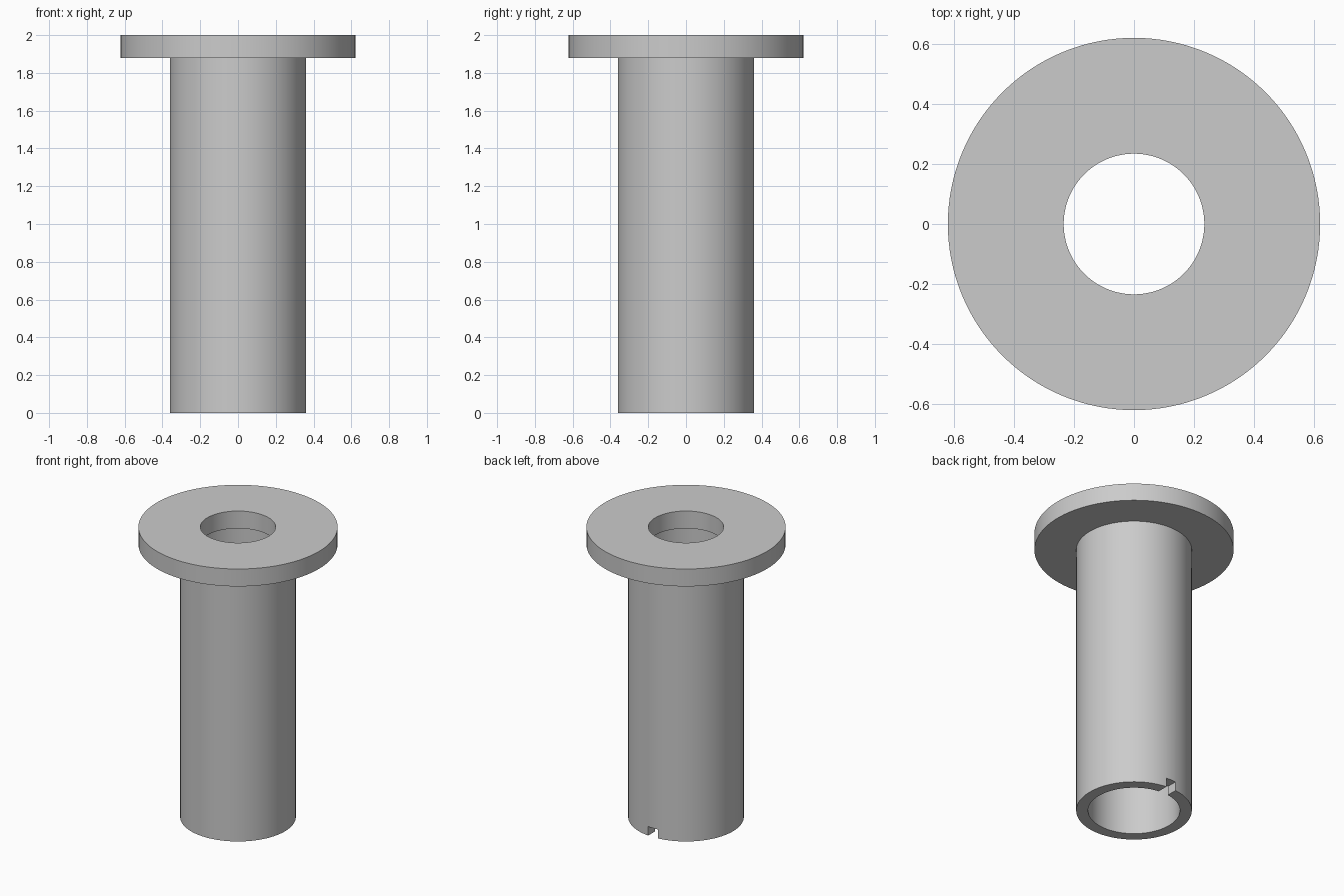
import bpy
import bmesh
import math
from mathutils import Matrix

cube = bpy.data.objects.get("Cube")
if cube:
    bpy.data.objects.remove(cube, do_unlink=True)

SEGMENTS = 128
HEIGHT, FLANGE_BOTTOM = 2.0, 1.88
FLANGE_R, TUBE_R, BORE_R, HOLE_R = 0.622, 0.361, 0.287, 0.235
NOTCH_WIDTH, NOTCH_HEIGHT = 0.074, 0.062

grey = bpy.data.materials.new("plain_grey")
grey.use_nodes = True
grey.diffuse_color = (0.6, 0.6, 0.6, 1)
grey.node_tree.nodes["Principled BSDF"].inputs["Base Color"].default_value = (0.6, 0.6, 0.6, 1)


def make_object(name, bm):
    bmesh.ops.recalc_face_normals(bm, faces=bm.faces)
    mesh = bpy.data.meshes.new(name)
    bm.to_mesh(mesh)
    bm.free()
    mesh.materials.append(grey)
    obj = bpy.data.objects.new(name, mesh)
    bpy.context.collection.objects.link(obj)
    return obj


def lathe(name, profile):
    """Revolve a closed (radius, z) profile around the z axis."""
    bm = bmesh.new()
    verts = [bm.verts.new((r, 0, z)) for r, z in profile]
    edges = [bm.edges.new((v, verts[(i + 1) % len(verts)])) for i, v in enumerate(verts)]
    bmesh.ops.spin(bm, geom=verts + edges, cent=(0, 0, 0), axis=(0, 0, 1),
                   angle=math.tau, steps=SEGMENTS, use_merge=True)
    bmesh.ops.remove_doubles(bm, verts=bm.verts, dist=1e-5)
    return make_object(name, bm)


# Flanged sleeve: wide bore below, narrower hole through the flange
sleeve = lathe("flanged_sleeve", [
    (BORE_R, 0), (TUBE_R, 0), (TUBE_R, FLANGE_BOTTOM), (FLANGE_R, FLANGE_BOTTOM),
    (FLANGE_R, HEIGHT), (HOLE_R, HEIGHT), (HOLE_R, FLANGE_BOTTOM), (BORE_R, FLANGE_BOTTOM),
])

# Small locating notch in the lower rim at the back
bm = bmesh.new()
bmesh.ops.create_cube(bm, size=1, matrix=Matrix.Translation((0, TUBE_R, 0))
                      @ Matrix.Diagonal((NOTCH_WIDTH, 0.3, NOTCH_HEIGHT * 2, 1)))
cutter = make_object("notch_cutter", bm)
cutter.hide_render = True

cut = sleeve.modifiers.new("notch", 'BOOLEAN')
cut.operation = 'DIFFERENCE'
cut.solver = 'EXACT'
cut.object = cutter

bpy.ops.object.select_all(action='DESELECT')
sleeve.select_set(True)
bpy.context.view_layer.objects.active = sleeve
bpy.ops.object.modifier_apply(modifier=cut.name)
bpy.data.objects.remove(cutter, do_unlink=True)

# Smooth round walls, crisp rims
bpy.ops.object.shade_smooth_by_angle(angle=math.radians(30))
